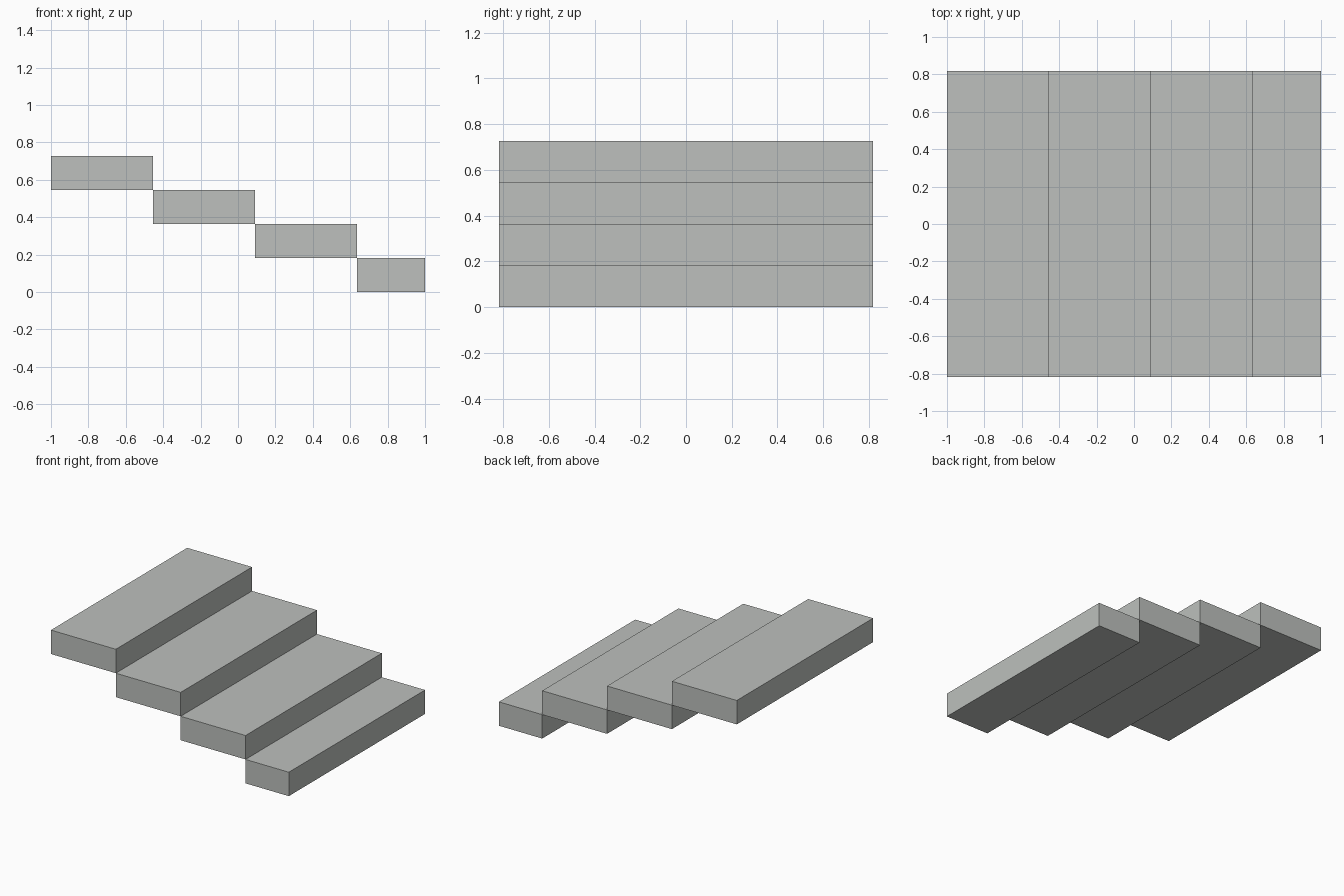
import bpy

# Remove the default cube
cube = bpy.data.objects.get("Cube")
if cube:
    bpy.data.objects.remove(cube, do_unlink=True)

# Pale concrete grey
concrete = bpy.data.materials.new("concrete_grey")
concrete.use_nodes = True
COLOUR = (0.51, 0.53, 0.51, 1)
concrete.diffuse_color = COLOUR
concrete.node_tree.nodes["Principled BSDF"].inputs["Base Color"].default_value = COLOUR

UNIT = 1 / 11
RISE = 2 * UNIT
DEPTH = 18 * UNIT
NAMES = ("top_step", "upper_step", "lower_step", "bottom_step")
TREADS = (6, 6, 6, 4)


def add_step(name, left_edge, base, width):
    """Solid slab with one edge on left_edge and its underside at base."""
    bpy.ops.mesh.primitive_cube_add(
        size=1, location=(left_edge + width / 2, 0, base + RISE / 2))
    step = bpy.context.object
    step.name = name
    step.scale = (width, DEPTH, RISE)
    bpy.ops.object.transform_apply(location=False, rotation=False, scale=True)
    step.data.materials.append(concrete)


# Steps descend towards +x, touching edge to edge
x = -1
for i, (name, tread) in enumerate(zip(NAMES, TREADS)):
    add_step(name, x, (len(NAMES) - 1 - i) * RISE, tread * UNIT)
    x += tread * UNIT
